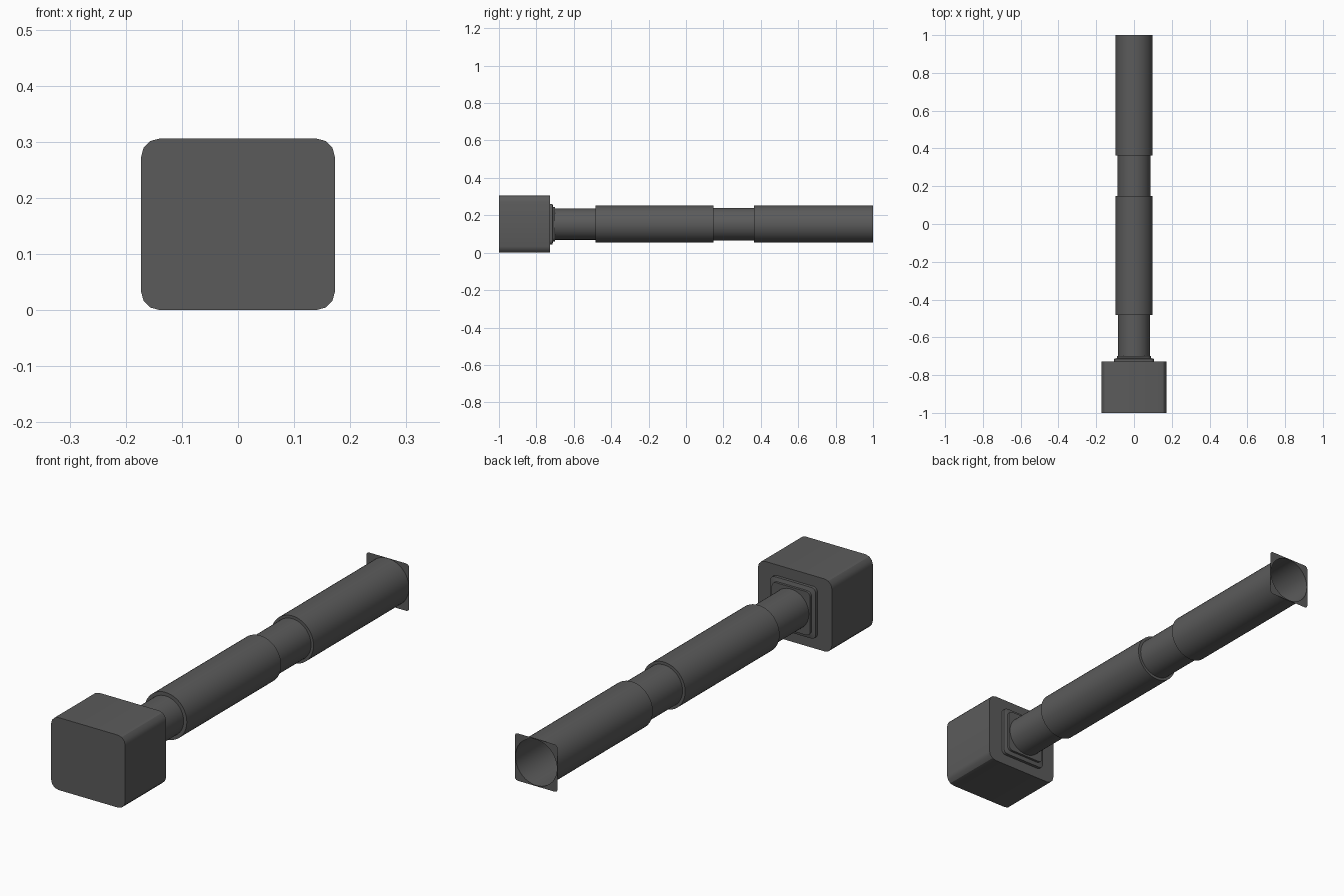
import bpy, bmesh, math

if "Cube" in bpy.data.objects:
    bpy.data.objects.remove(bpy.data.objects["Cube"])

CZ = 0.153  # height of the central axis

grey = bpy.data.materials.new("dark_grey")
grey.diffuse_color = (0.105, 0.105, 0.105, 1)
grey.use_nodes = True
grey.node_tree.nodes["Principled BSDF"].inputs["Base Color"].default_value = grey.diffuse_color


def finish(bm, name, angle=30):
    bmesh.ops.recalc_face_normals(bm, faces=bm.faces)
    me = bpy.data.meshes.new(name)
    bm.to_mesh(me)
    bm.free()
    ob = bpy.data.objects.new(name, me)
    bpy.context.collection.objects.link(ob)
    me.materials.append(grey)
    bpy.ops.object.select_all(action='DESELECT')
    ob.select_set(True)
    bpy.context.view_layer.objects.active = ob
    bpy.ops.object.shade_smooth_by_angle(angle=math.radians(angle))
    return ob


def rounded_rect(hx, hz, r, seg):
    pts = []
    for k, (sx, sz) in enumerate([(1, 1), (-1, 1), (-1, -1), (1, -1)]):
        for i in range(seg + 1):
            a = math.pi / 2 * (k + i / seg)
            pts.append((sx * (hx - r) + r * math.cos(a), sz * (hz - r) + r * math.sin(a)))
    return pts


def circle(r, n=48):
    return [(r * math.cos(2 * math.pi * i / n), r * math.sin(2 * math.pi * i / n)) for i in range(n)]


def loft(name, rings, cap_start=False, cap_end=False):
    """Join matching outlines, each given as (y, points in x and z)."""
    bm = bmesh.new()
    loops = [[bm.verts.new((x, y, CZ + z)) for x, z in pts] for y, pts in rings]
    n = len(loops[0])
    for a, b in zip(loops, loops[1:]):
        for i in range(n):
            j = (i + 1) % n
            bm.faces.new((a[i], a[j], b[j], b[i]))
    if cap_start:
        bm.faces.new(loops[0])
    if cap_end:
        bm.faces.new(loops[-1])
    return finish(bm, name)


# head block with rounded long edges
block = rounded_rect(0.173, 0.153, 0.034, 3)
loft("head_block", [(-1, block), (-0.727, block)], True, True)

# stepped collar between the block and the handle
outer = rounded_rect(0.106, 0.108, 0.02, 4)
inner = rounded_rect(0.09, 0.092, 0.02, 4)
loft("collar", [(-0.727, outer), (-0.714, outer), (-0.71, inner), (-0.70, inner)], False, True)

# handle: narrow necks alternating with wide grips, open at the back
profile = [(-0.705, 0.084), (-0.483, 0.084), (-0.483, 0.099), (0.147, 0.099),
           (0.147, 0.087), (0.363, 0.087), (0.363, 0.099), (1.0, 0.099)]
loft("handle", [(y, circle(r)) for y, r in profile])

# thin square end flange with a round opening
square = rounded_rect(0.1, 0.1, 0.014, 4)
bm = bmesh.new()
edges = []
for pts in (square, circle(0.097)):
    vs = [bm.verts.new((x, 1.0, CZ + z)) for x, z in pts]
    edges += [bm.edges.new((vs[i], vs[(i + 1) % len(vs)])) for i in range(len(vs))]
bmesh.ops.triangle_fill(bm, edges=edges, use_beauty=True)
finish(bm, "end_flange")
